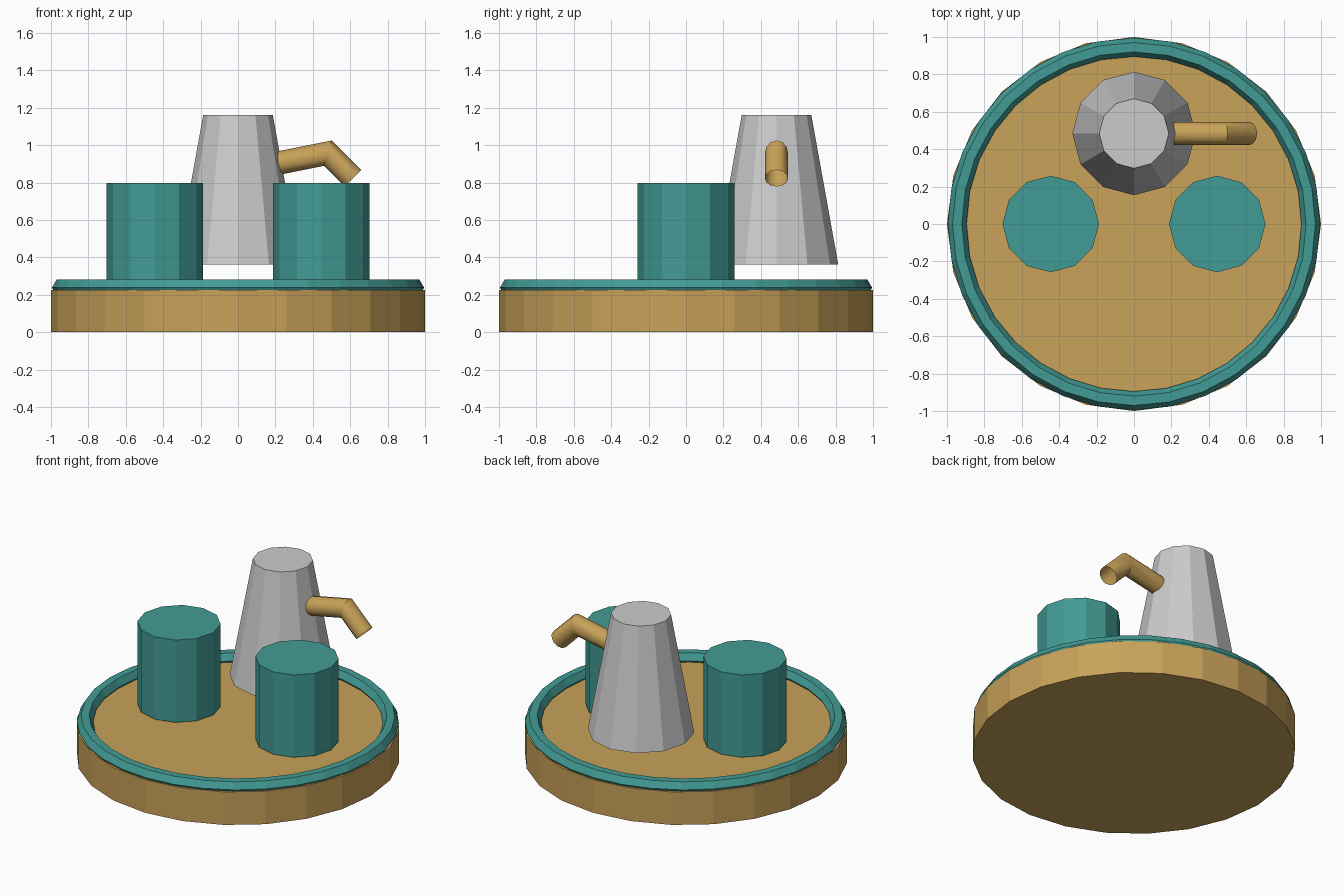
import bpy, bmesh, math
from mathutils import Vector

if "Cube" in bpy.data.objects:
    bpy.data.objects.remove(bpy.data.objects["Cube"])


def material(name, rgb):
    m = bpy.data.materials.new(name)
    m.diffuse_color = (*rgb, 1)
    m.use_nodes = True
    m.node_tree.nodes["Principled BSDF"].inputs["Base Color"].default_value = m.diffuse_color
    return m


tan = material("tan", (0.58, 0.36, 0.10))
teal = material("teal", (0.055, 0.33, 0.30))


def finish(name, mat):
    ob = bpy.context.object
    ob.name = name
    if mat:
        ob.data.materials.append(mat)
    return ob


def tapered(name, sides, r1, r2, z0, z1, x=0, y=0, mat=None):
    bpy.ops.mesh.primitive_cone_add(vertices=sides, radius1=r1, radius2=r2, depth=z1 - z0,
                                    location=(x, y, (z0 + z1) / 2))
    return finish(name, mat)


def pipe(name, path, radius, sides, mat):
    """Open-ended tube with mitred bends, lying in an xz plane."""
    pts = [Vector(p) for p in path]
    bm = bmesh.new()
    rings = []
    for i, p in enumerate(pts):
        d_in = (p - pts[i - 1]).normalized() if i else (pts[1] - p).normalized()
        d_out = (pts[i + 1] - p).normalized() if i < len(pts) - 1 else d_in
        t = (d_in + d_out).normalized()
        side = Vector((0, 1, 0))
        up = t.cross(side) / t.dot(d_in)
        angles = [2 * math.pi * k / sides for k in range(sides)]
        rings.append([bm.verts.new(p + radius * (math.cos(a) * side + math.sin(a) * up))
                      for a in angles])
    for a, b in zip(rings, rings[1:]):
        for k in range(sides):
            n = (k + 1) % sides
            bm.faces.new((a[k], b[k], b[n], a[n]))
    # Outward normals
    mid = (pts[0] + pts[1]) / 2
    bm.normal_update()
    bm.faces.ensure_lookup_table()
    f = bm.faces[0]
    axis = (pts[1] - pts[0]).normalized()
    out = f.calc_center_median() - mid
    out -= axis * out.dot(axis)
    if f.normal.dot(out) < 0:
        bmesh.ops.reverse_faces(bm, faces=bm.faces[:])
    me = bpy.data.meshes.new(name)
    bm.to_mesh(me)
    bm.free()
    ob = bpy.data.objects.new(name, me)
    bpy.context.collection.objects.link(ob)
    bpy.ops.object.select_all(action='DESELECT')
    ob.select_set(True)
    bpy.context.view_layer.objects.active = ob
    bpy.ops.object.shade_smooth_by_angle(angle=math.radians(35))
    return finish(name, mat)


# Round tray and its raised rim
tapered("tray", 24, 1, 1, 0, 0.225, mat=tan)
bpy.ops.mesh.primitive_torus_add(major_segments=32, minor_segments=6, major_radius=0.945,
                                 minor_radius=0.05, location=(0, 0, 0.238))
finish("tray_rim", teal)

# Pair of cups
for label, sx in (("left", -1), ("right", 1)):
    tapered(label + "_cup", 12, 0.258, 0.258, 0.235, 0.797, x=sx * 0.445, mat=teal)

# Tapered pot with its bent spout
tapered("pot", 12, 0.33, 0.186, 0.363, 1.162, y=0.484)
pipe("spout", [(0.20, 0.484, 0.901), (0.48, 0.484, 0.957), (0.614, 0.484, 0.823)], 0.0625, 12, tan)
